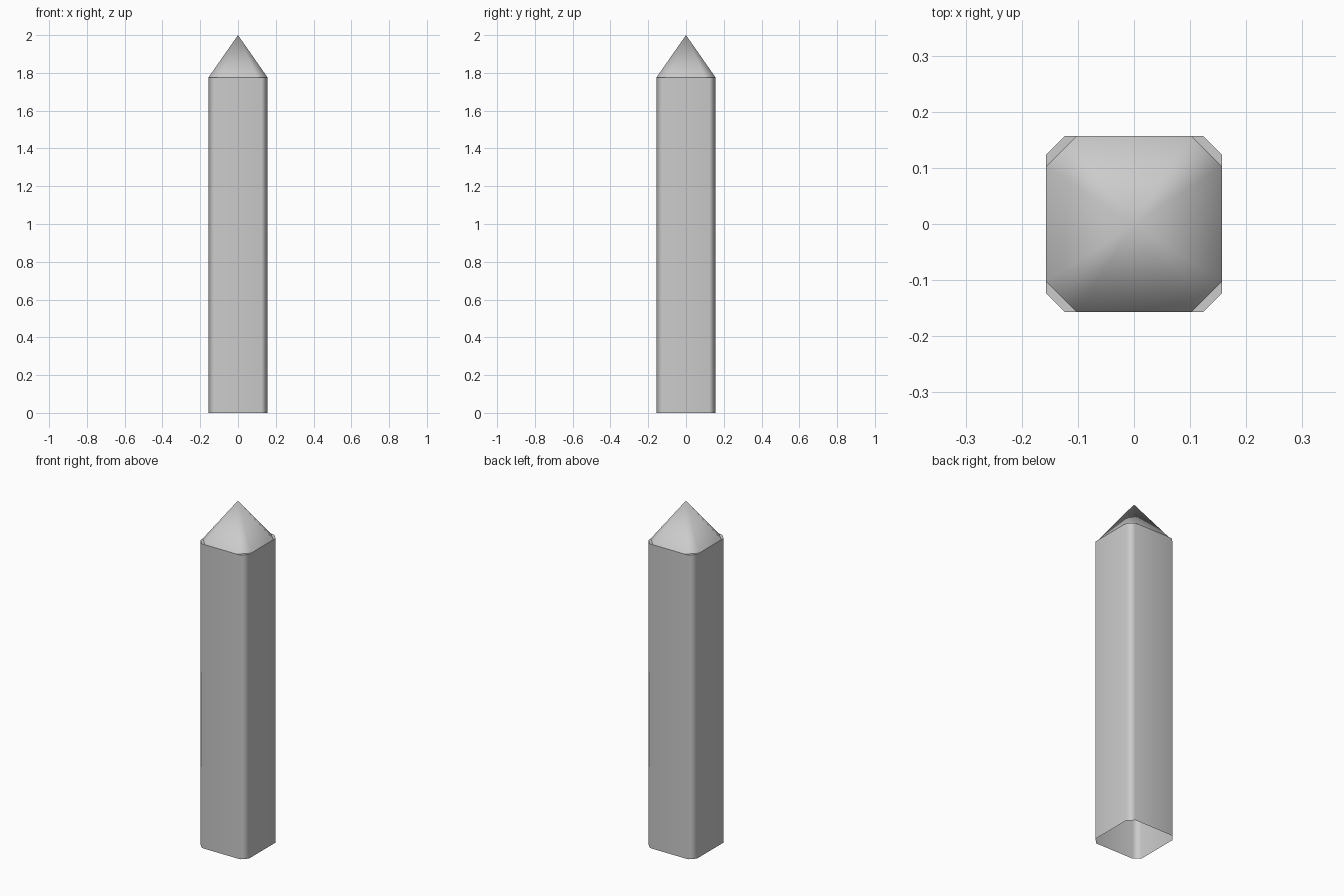
import bpy, bmesh

if "Cube" in bpy.data.objects:
    bpy.data.objects.remove(bpy.data.objects["Cube"])

HALF, TOP, APEX = 0.157, 1.775, 2.0
POST_CUT, TIP_CUT = 0.123, 0.102


def ring(bm, cut, z):
    """Chamfered square loop, counter-clockwise."""
    h, c = HALF, cut
    pts = [(h, -c), (h, c), (c, h), (-c, h), (-h, c), (-h, -c), (-c, -h), (c, -h)]
    return [bm.verts.new((x, y, z)) for x, y in pts]


bm = bmesh.new()
base = ring(bm, POST_CUT, 0)
top = ring(bm, POST_CUT, TOP)
tip = ring(bm, TIP_CUT, TOP)
apex = bm.verts.new((0, 0, APEX))

for i in range(8):
    j = (i + 1) % 8
    # post wall (open underneath)
    bm.faces.new((base[i], base[j], top[j], top[i]))
    # pointed tip
    bm.faces.new((tip[i], tip[j], apex))
    # small flat ledge at each corner
    if i % 2:
        bm.faces.new((top[i], top[j], tip[j], tip[i]))

# smooth around the post and tip, sharp at the shoulder
for f in bm.faces:
    f.smooth = True
for e in bm.edges:
    if all(abs(v.co.z - TOP) < 1e-5 for v in e.verts):
        e.smooth = False

mesh = bpy.data.meshes.new("pointed_post")
bm.to_mesh(mesh)
bm.free()
post = bpy.data.objects.new("pointed_post", mesh)
bpy.context.collection.objects.link(post)

# flat main walls with shading blended over the chamfers
mod = post.modifiers.new("weighted_normals", 'WEIGHTED_NORMAL')
mod.keep_sharp = True
